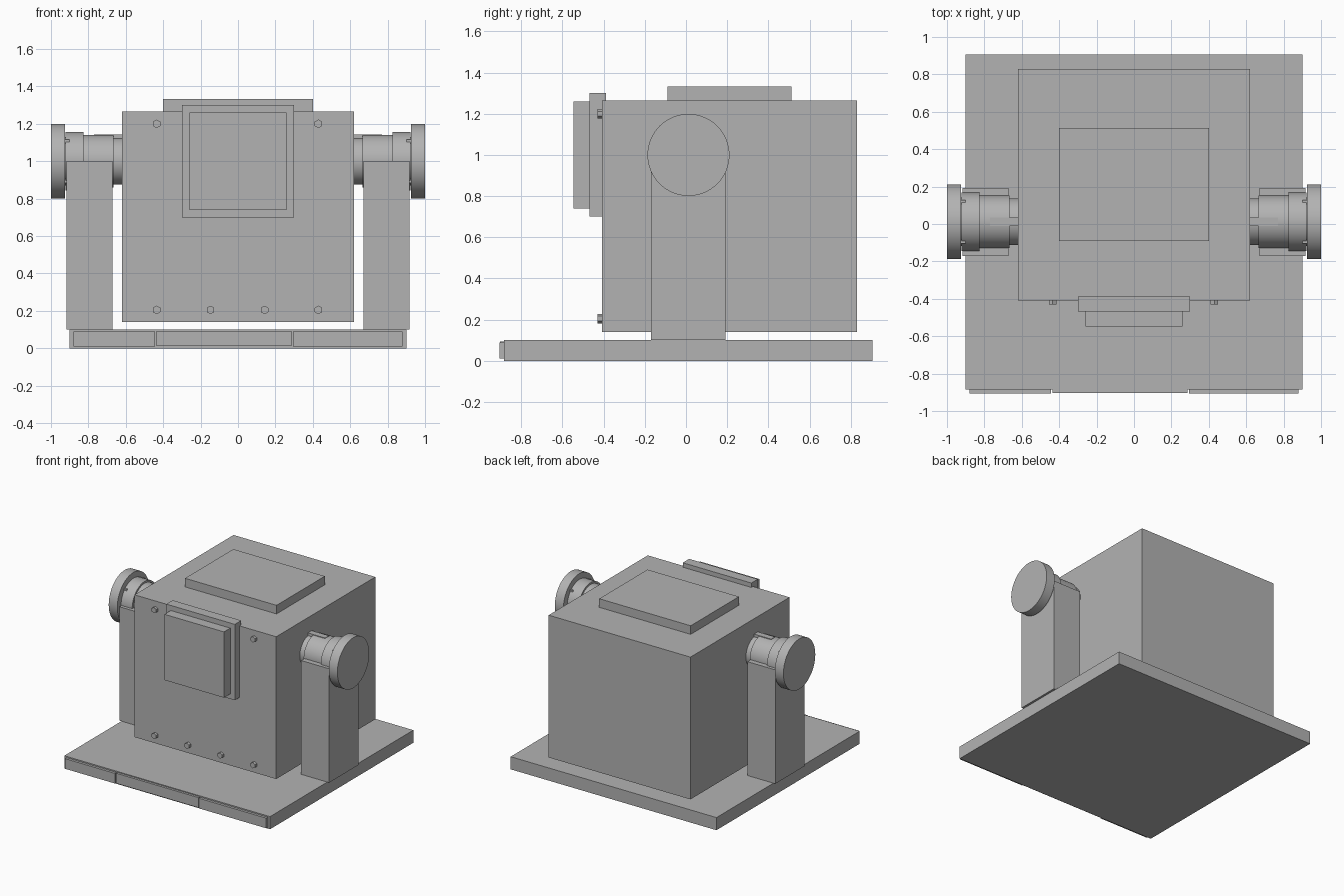
import bpy
import math
from mathutils import Matrix, Vector

cube = bpy.data.objects.get("Cube")
if cube:
    bpy.data.objects.remove(cube, do_unlink=True)

# Single flat material
GREY = (0.45, 0.45, 0.45, 1.0)
grey = bpy.data.materials.new("plain_grey")
grey.use_nodes = True
grey.diffuse_color = GREY
grey.node_tree.nodes["Principled BSDF"].inputs["Base Color"].default_value = GREY

AXLE_Y, AXLE_Z = 0.012, 1.0


def box(name, x, y, z):
    """Box from (min, max) pairs on each axis."""
    mid = [(a + b) / 2 for a, b in (x, y, z)]
    size = [b - a for a, b in (x, y, z)]
    bpy.ops.mesh.primitive_cube_add(size=1)
    ob = bpy.context.object
    ob.name = name
    ob.data.transform(Matrix.Translation(mid) @ Matrix.Diagonal((*size, 1)))
    ob.data.materials.append(grey)
    return ob


def rod(name, start, end, radius, sides=64):
    """Cylinder between two points."""
    start, end = Vector(start), Vector(end)
    axis = end - start
    bpy.ops.mesh.primitive_cylinder_add(vertices=sides, radius=radius, depth=axis.length)
    ob = bpy.context.object
    ob.name = name
    turn = axis.to_track_quat('Z', 'Y').to_matrix().to_4x4()
    ob.data.transform(Matrix.Translation((start + end) / 2) @ turn)
    ob.data.materials.append(grey)
    if sides > 12:
        bpy.ops.object.shade_smooth_by_angle(angle=math.radians(30))
    return ob


# Base slab and its three-piece front trim
box("base_plate", (-0.9, 0.9), (-0.885, 0.905), (0, 0.1))
box("front_trim_right", (-0.88, -0.443), (-0.905, -0.885), (0.01, 0.09))
box("front_trim_middle", (-0.437, 0.287), (-0.903, -0.885), (0.013, 0.093))
box("front_trim_left", (0.293, 0.88), (-0.905, -0.885), (0.01, 0.09))

# Main housing with raised top and front panels
box("housing", (-0.62, 0.62), (-0.408, 0.83), (0.14, 1.265))
box("top_panel", (-0.4, 0.4), (-0.09, 0.513), (1.265, 1.333))
box("front_frame", (-0.3, 0.3), (-0.468, -0.388), (0.7, 1.3))
box("front_panel", (-0.26, 0.26), (-0.547, -0.468), (0.74, 1.26))

# Small hexagonal bolts on the front face
for i, (x, z) in enumerate([(-0.435, 1.2), (0.43, 1.2), (-0.435, 0.205),
                            (-0.147, 0.205), (0.142, 0.205), (0.43, 0.205)]):
    rod(f"front_bolt_{i + 1}", (x, -0.408, z), (x, -0.43, z), 0.023, 6)

# Posts, stepped axles and end discs on both sides
for side, s in (("left", 1), ("right", -1)):
    box(f"{side}_post", sorted((s * 0.672, s * 0.917)), (-0.17, 0.193), (0.1, 1.0))
    for part, inner, outer, radius in (("axle", 0.6, 0.68, 0.125),
                                       ("bearing", 0.665, 0.83, 0.141),
                                       ("collar", 0.825, 0.922, 0.156),
                                       ("end_disc", 0.925, 1.0, 0.199)):
        rod(f"{side}_{part}", (s * inner, AXLE_Y, AXLE_Z), (s * outer, AXLE_Y, AXLE_Z), radius)
    rod(f"{side}_disc_neck", (s * 0.91, AXLE_Y, AXLE_Z), (s * 0.935, AXLE_Y, AXLE_Z), 0.13)
    # Key along the top of the axle
    box(f"{side}_axle_key", sorted((s * 0.62, s * 0.77)), (-0.012, 0.036), (1.1, 1.144))
    # Little studs locking the collar to the disc
    for k in range(4):
        a = math.radians(45 + 90 * k)
        y, z = AXLE_Y + 0.15 * math.cos(a), AXLE_Z + 0.15 * math.sin(a)
        box(f"{side}_collar_stud_{k + 1}", sorted((s * 0.9, s * 0.93)),
            (y - 0.01, y + 0.01), (z - 0.01, z + 0.01))
